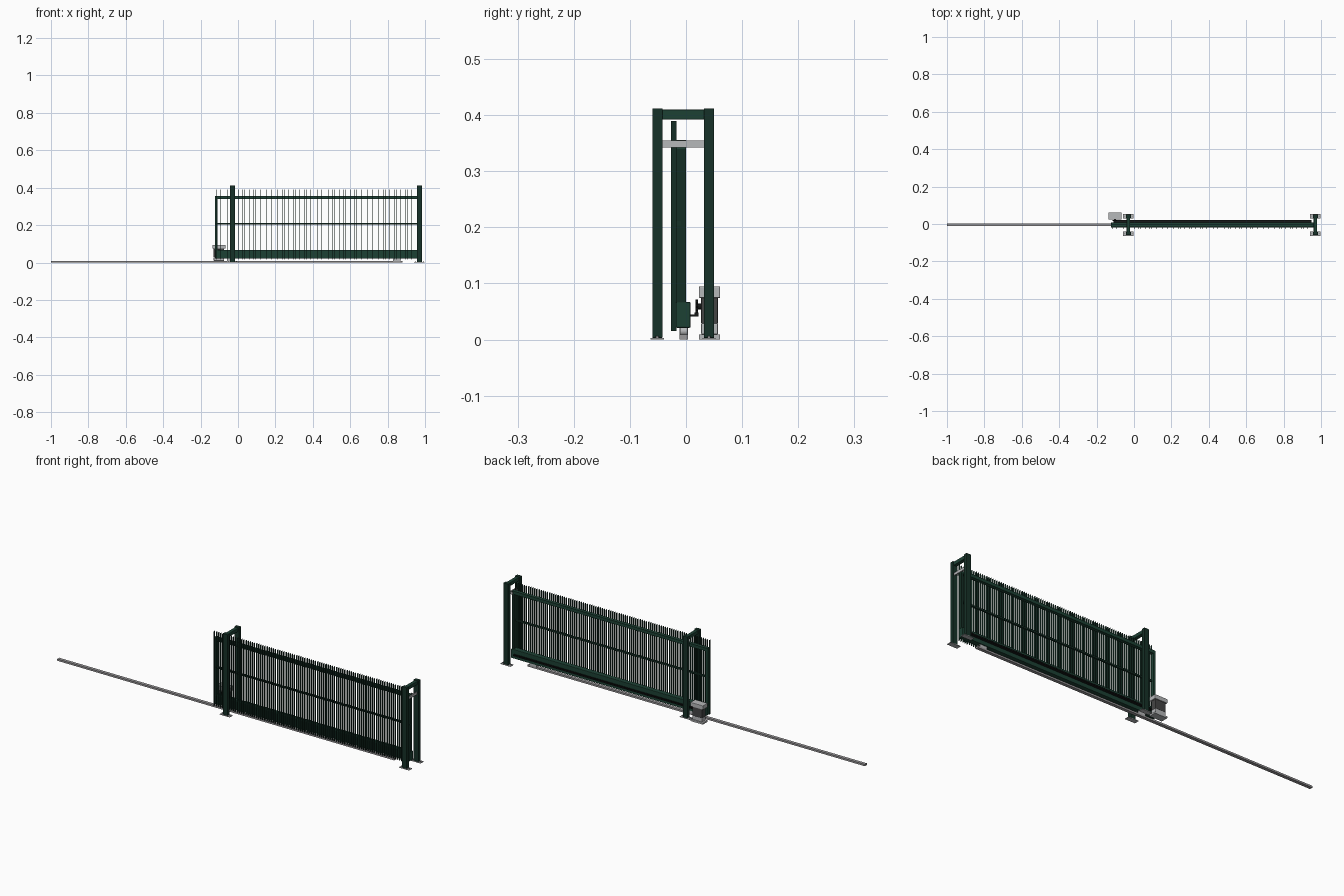
import bpy
import bmesh
import math
from mathutils import Matrix, Vector

if "Cube" in bpy.data.objects:
    bpy.data.objects.remove(bpy.data.objects["Cube"])


def material(name, r, g, b):
    m = bpy.data.materials.new(name)
    m.use_nodes = True
    m.diffuse_color = (r, g, b, 1)
    m.node_tree.nodes["Principled BSDF"].inputs["Base Color"].default_value = (r, g, b, 1)
    return m


GREEN = material("dark_green", 0.012, 0.052, 0.034)
POST = material("post_green", 0.008, 0.031, 0.021)
BLADE = material("blade_green", 0.007, 0.027, 0.018)
BLACK = material("black", 0.008, 0.009, 0.009)
STEEL = material("steel_grey", 0.33, 0.32, 0.33)
LIGHT = material("light_grey", 0.47, 0.48, 0.49)
DARK = material("dark_grey", 0.06, 0.06, 0.06)


def finish(name, bm, mat, bevel=0):
    mesh = bpy.data.meshes.new(name)
    bm.to_mesh(mesh)
    bm.free()
    mesh.materials.append(mat)
    ob = bpy.data.objects.new(name, mesh)
    bpy.context.collection.objects.link(ob)
    if bevel:
        mod = ob.modifiers.new("edges", "BEVEL")
        mod.width = bevel
        mod.segments = 2
    return ob


def add_box(bm, x, y, z):
    """Box from (low, high) pairs on each axis."""
    size = Vector([b - a for a, b in (x, y, z)])
    mid = Vector([(a + b) / 2 for a, b in (x, y, z)])
    bmesh.ops.create_cube(bm, size=1, matrix=Matrix.Translation(mid) @ Matrix.Diagonal(size).to_4x4())


def box(name, mat, x, y, z, bevel=0):
    bm = bmesh.new()
    add_box(bm, x, y, z)
    return finish(name, bm, mat, bevel)


def cylinder(name, mat, centre, radius, depth, axis, sides=20):
    bm = bmesh.new()
    turn = Matrix.Rotation(math.pi / 2, 4, axis) if axis else Matrix()
    bmesh.ops.create_cone(bm, cap_ends=True, segments=sides, radius1=radius, radius2=radius,
                          depth=depth, matrix=Matrix.Translation(centre) @ turn)
    ob = finish(name, bm, mat)
    for face in ob.data.polygons:
        face.use_smooth = len(face.vertices) == 4
    return ob


# Ground track
TRACK_Y = -0.004
box("track", STEEL, (-1, 0.88), (TRACK_Y - 0.008, TRACK_Y + 0.008), (0, 0.009))

# Gate frame
LEFT, RIGHT = -0.122, 0.97
FRAME_Y = (-0.017, 0)
box("bottom_beam", GREEN, (LEFT, RIGHT), (-0.018, 0.008), (0.021, 0.067), 0.002)
box("top_rail", GREEN, (LEFT, RIGHT), FRAME_Y, (0.34, 0.356))
box("middle_rail", POST, (LEFT, RIGHT), (-0.018, -0.009), (0.203, 0.211))
box("right_stile", GREEN, (LEFT, LEFT + 0.012), FRAME_Y, (0.066, 0.341))
box("left_stile", BLADE, (RIGHT - 0.012, RIGHT), FRAME_Y, (0.066, 0.341))

# Thin upright blades standing edge-on along the front of the frame
bm = bmesh.new()
COUNT = 93
for i in range(COUNT):
    x = LEFT + 0.006 + (RIGHT - LEFT - 0.012) * i / (COUNT - 1)
    add_box(bm, (x - 0.0007, x + 0.0007), (-0.027, -0.017), (0.015, 0.39))
finish("blades", bm, BLADE)

# Toothed drive rack on the back of the bottom beam
bm = bmesh.new()
RACK_LEFT, RACK_RIGHT = -0.11, 0.95
add_box(bm, (RACK_LEFT, RACK_RIGHT), (0.008, 0.022), (0.041, 0.045))
TEETH = 150
for i in range(TEETH):
    x = RACK_LEFT + (RACK_RIGHT - RACK_LEFT) * (i + 0.25) / TEETH
    add_box(bm, (x, x + 0.0035), (0.015, 0.022), (0.045, 0.048))
finish("drive_rack", bm, BLACK)

# Wheel carriages under the beam
for n, x in enumerate((-0.04, 0.85)):
    for y in (TRACK_Y - 0.008, TRACK_Y + 0.006):
        box(f"carriage_plate_{n}", LIGHT, (x - 0.02, x + 0.02), (y, y + 0.002), (0.008, 0.022))
    cylinder(f"wheel_{n}", LIGHT, (x, TRACK_Y, 0.015), 0.008, 0.011, "X")

# Two portals of posts with foot plates and a cross beam
for side, x in (("right", -0.03), ("left", 0.97)):
    for place, y in (("front", -0.051), ("back", 0.041)):
        box(f"{side}_{place}_post", POST, (x - 0.013, x + 0.013), (y - 0.009, y + 0.009),
            (0.003, 0.412), 0.001)
        box(f"{side}_{place}_foot", LIGHT, (x - 0.028, x + 0.028), (y - 0.012, y + 0.012), (0, 0.003))
        for dx in (-0.021, 0.021):
            cylinder(f"{side}_{place}_bolt", STEEL, (x + dx, y, 0.004), 0.003, 0.004, None, 6)
    box(f"{side}_cross_beam", GREEN, (x - 0.009, x + 0.009), (-0.043, 0.033), (0.392, 0.41), 0.002)

# Catch bracket between the closing posts
box("catch_bar", LIGHT, (0.973, 0.977), (-0.042, 0.032), (0.342, 0.355))
for y in (-0.03, 0.007):
    box("catch_jaw", LIGHT, (0.96, 0.974), (y, y + 0.002), (0.342, 0.355))

# Drive motor behind the gate
MX, MY = -0.102, 0.042
box("motor_base", LIGHT, (MX - 0.035, MX + 0.035), (MY - 0.019, MY + 0.019), (0, 0.009), 0.001)
box("motor_lower_case", LIGHT, (MX - 0.028, MX + 0.028), (MY - 0.015, MY + 0.015), (0.009, 0.029), 0.002)
box("motor_body", DARK, (MX - 0.028, MX + 0.028), (MY - 0.015, MY + 0.015), (0.028, 0.077), 0.002)
box("motor_cap", LIGHT, (MX - 0.035, MX + 0.035), (MY - 0.019, MY + 0.019), (0.074, 0.095), 0.002)
cylinder("drive_shaft", BLACK, (MX, 0.023, 0.059), 0.005, 0.012, "X", 12)

# Drive pinion
bm = bmesh.new()
hub = Vector((MX, 0.019, 0.059))
bmesh.ops.create_cone(bm, cap_ends=True, segments=24, radius1=0.012, radius2=0.012, depth=0.005,
                      matrix=Matrix.Translation(hub) @ Matrix.Rotation(math.pi / 2, 4, "X"))
for v in bm.verts:
    step = round(math.atan2(v.co.z - hub.z, v.co.x - hub.x) / (math.tau / 24))
    if step % 2:
        v.co.x = hub.x + (v.co.x - hub.x) * 0.8
        v.co.z = hub.z + (v.co.z - hub.z) * 0.8
finish("drive_pinion", bm, BLACK)
